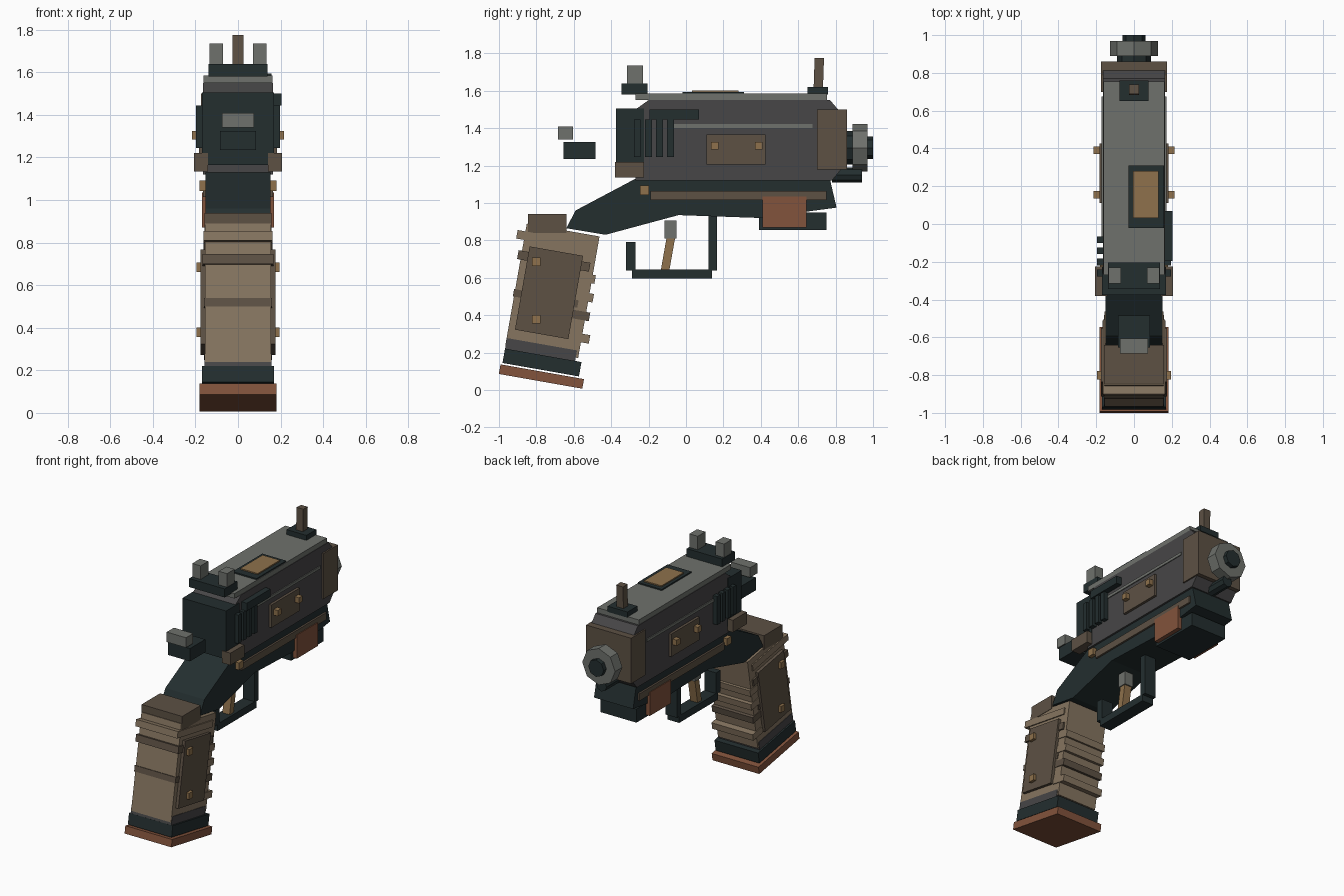
import bpy, bmesh, math
from mathutils import Matrix, Vector

cube = bpy.data.objects.get("Cube")
if cube:
    bpy.data.objects.remove(cube)


def material(name, rgb):
    m = bpy.data.materials.new(name)
    m.use_nodes = True
    linear = [((c / 255 + 0.055) / 1.055) ** 2.4 for c in rgb] + [1]
    m.diffuse_color = linear
    m.node_tree.nodes["Principled BSDF"].inputs["Base Color"].default_value = linear
    return m


DARK = material("dark teal steel", (35, 46, 47))
GREY = material("gunmetal grey", (71, 70, 71))
LIGHT = material("light grey", (110, 113, 108))
TAN = material("tan grip", (134, 117, 96))
BROWN = material("brown", (93, 81, 68))
RUST = material("rust orange", (130, 83, 60))
GOLD = material("brass", (142, 113, 76))


def finish(bm, name, mat):
    bmesh.ops.recalc_face_normals(bm, faces=bm.faces)
    me = bpy.data.meshes.new(name)
    bm.to_mesh(me)
    bm.free()
    me.materials.append(mat)
    ob = bpy.data.objects.new(name, me)
    bpy.context.collection.objects.link(ob)
    return ob


def box(name, mat, x, y, z, tilt=0):
    """Box from (low, high) ranges, tilted about x around its own centre."""
    bm = bmesh.new()
    centre = Vector([sum(r) / 2 for r in (x, y, z)])
    size = [r[1] - r[0] for r in (x, y, z)]
    bmesh.ops.create_cube(bm, size=1, matrix=Matrix.Translation(centre)
                          @ Matrix.Rotation(math.radians(tilt), 4, 'X') @ Matrix.Diagonal(size + [1]))
    return finish(bm, name, mat)


def mid(name, mat, half, y, z, tilt=0):
    return box(name, mat, (-half, half), y, z, tilt)


def pair(name, mat, inner, outer, y, z, tilt=0):
    box("left_" + name, mat, (inner, outer), y, z, tilt)
    box("right_" + name, mat, (-outer, -inner), y, z, tilt)


def about(c, size):
    return (c - size / 2, c + size / 2)


def slab(name, mat, half, profile):
    """Side profile of (y, z) points extruded across x."""
    bm = bmesh.new()
    face = bm.faces.new([bm.verts.new((-half, y, z)) for y, z in profile])
    out = bmesh.ops.extrude_face_region(bm, geom=[face])["geom"]
    bmesh.ops.translate(bm, vec=(2 * half, 0, 0),
                        verts=[v for v in out if isinstance(v, bmesh.types.BMVert)])
    return finish(bm, name, mat)


def tube(name, mat, r, y, z):
    bm = bmesh.new()
    bmesh.ops.create_cone(bm, cap_ends=True, segments=8, radius1=r, radius2=r, depth=y[1] - y[0],
                          matrix=Matrix.Translation((0, sum(y) / 2, z)) @ Matrix.Rotation(math.pi / 2, 4, 'X'))
    return finish(bm, name, mat)


# Upper body and lower frame
slab("upper_body", GREY, 0.165, [(-0.27, 1.12), (0.78, 1.12), (0.83, 1.18), (0.83, 1.48),
                                 (0.77, 1.55), (-0.2, 1.55), (-0.27, 1.5)])
slab("lower_frame", DARK, 0.152, [(-0.64, 0.865), (-0.43, 0.83), (-0.04, 0.935), (0.39, 0.92),
                                  (0.805, 0.975), (0.77, 1.125), (-0.26, 1.135), (-0.59, 0.96)])
mid("top_plate", LIGHT, 0.162, (-0.27, 0.755), (1.55, 1.585))
mid("rear_block", DARK, 0.17, (-0.375, -0.225), (1.165, 1.505))
pair("rear_cheek", BROWN, 0.14, 0.207, (-0.38, -0.225), (1.135, 1.22))

# Muzzle
mid("muzzle_block", BROWN, 0.175, (0.7, 0.86), (1.18, 1.5))
tube("barrel_neck", DARK, 0.09, (0.85, 0.9), 1.295)
tube("muzzle_ring", LIGHT, 0.128, (0.89, 0.97), 1.295)
tube("muzzle_bore", DARK, 0.06, (0.96, 1.0), 1.295)
tube("guide_rod", DARK, 0.04, (0.78, 0.94), 1.15)

# Side details
pair("side_stripe", LIGHT, 0.16, 0.171, (-0.08, 0.675), (1.402, 1.422))
pair("side_plate", BROWN, 0.16, 0.183, (0.11, 0.425), (1.205, 1.365))
for i, y in enumerate((0.155, 0.39)):
    pair(f"plate_stud_{i}", GOLD, 0.18, 0.215, about(y, 0.04), about(1.305, 0.04))
for i in range(4):
    pair(f"vent_{i}", DARK, 0.16, 0.197, about(-0.26 + 0.059 * i, 0.036), (1.245, 1.445))
box("slide_lever", DARK, (0.16, 0.205), (-0.195, 0.07), (1.445, 1.5))
pair("frame_rail", BROWN, 0.14, 0.165, (-0.19, 0.75), (1.015, 1.065))
pair("frame_stud", GOLD, 0.14, 0.18, about(-0.222, 0.05), about(1.068, 0.05))
mid("rust_block", RUST, 0.17, (0.41, 0.645), (0.87, 1.035))
mid("under_block", DARK, 0.14, (0.39, 0.75), (0.855, 0.95))

# Sights and top inlay
mid("rear_sight_base", DARK, 0.138, (-0.345, -0.205), (1.58, 1.64))
pair("rear_sight_post", LIGHT, 0.07, 0.135, (-0.315, -0.23), (1.64, 1.735))
mid("front_sight_base", DARK, 0.077, (0.65, 0.76), (1.58, 1.62))
mid("front_sight_post", BROWN, 0.026, (0.685, 0.735), (1.61, 1.775), -2)
box("top_inlay_frame", DARK, (-0.028, 0.158), (-0.02, 0.31), (1.58, 1.594))
box("top_inlay", GOLD, (-0.005, 0.13), (0.033, 0.28), (1.59, 1.602))
mid("hammer_base", DARK, 0.085, (-0.655, -0.485), (1.235, 1.325))
mid("hammer_spur", LIGHT, 0.075, (-0.685, -0.605), (1.34, 1.41))

# Trigger and guard
mid("guard_bottom", DARK, 0.045, (-0.29, 0.14), (0.595, 0.645))
mid("guard_rear", DARK, 0.045, (-0.32, -0.27), (0.64, 0.79))
mid("guard_front", DARK, 0.045, (0.12, 0.165), (0.64, 0.93))
mid("trigger", GOLD, 0.028, about(-0.095, 0.045), (0.64, 0.83), -10)
mid("trigger_top", LIGHT, 0.035, (-0.115, -0.05), (0.81, 0.905))

# Grip, leaning back
LEAN = -10


def grip(name, mat, half, y, z, length, height):
    mid(name, mat, half, about(y, length), about(z, height), LEAN)


grip("grip_core", TAN, 0.155, -0.714, 0.53, 0.395, 0.66)
grip("grip_top_band", TAN, 0.163, -0.707, 0.798, 0.4, 0.046)
grip("grip_upper_band", BROWN, 0.166, -0.707, 0.69, 0.39, 0.048)
grip("grip_middle_band", BROWN, 0.16, -0.75, 0.49, 0.35, 0.04)
grip("grip_neck", GREY, 0.158, -0.775, 0.215, 0.38, 0.06)
for i, (y, z, mat) in enumerate(((-0.54, 0.6, TAN), (-0.55, 0.5, TAN), (-0.57, 0.4, BROWN), (-0.57, 0.28, TAN))):
    grip(f"finger_rib_{i}", mat, 0.16, y, z, 0.11, 0.046)
pair("grip_panel", BROWN, 0.14, 0.176, about(-0.7325, 0.29), about(0.52, 0.452), LEAN)
for i, z in enumerate((0.685, 0.378)):
    pair(f"grip_stud_{i}", GOLD, 0.17, 0.196, about(-0.8, 0.045), about(z, 0.045))
mid("grip_cap", BROWN, 0.158, (-0.845, -0.64), (0.84, 0.94))
grip("grip_foot", DARK, 0.17, -0.77, 0.147, 0.415, 0.078)
grip("base_plate", RUST, 0.182, -0.773, 0.072, 0.453, 0.052)
